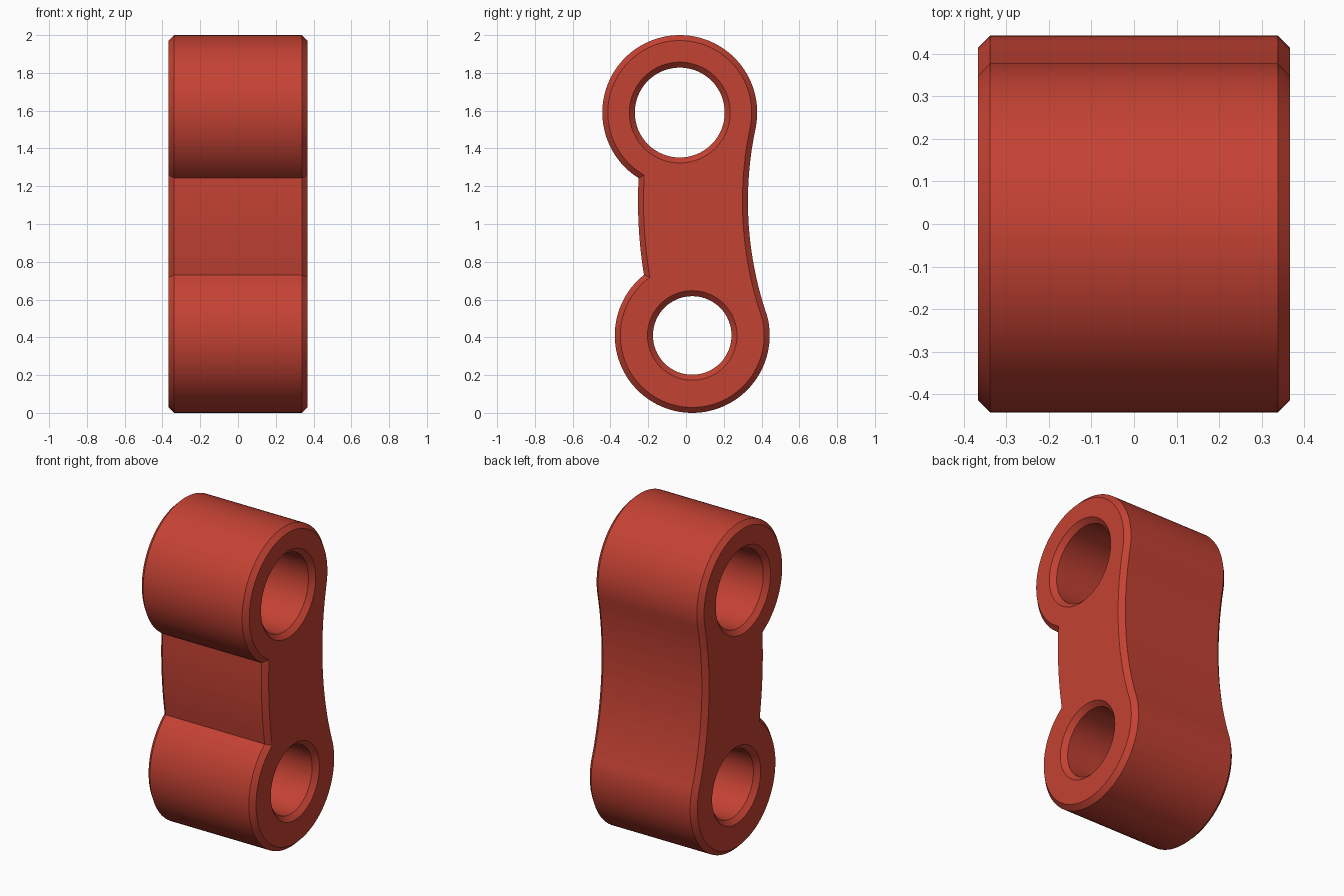
import bpy, bmesh, math
from mathutils import Vector

if "Cube" in bpy.data.objects:
    bpy.data.objects.remove(bpy.data.objects["Cube"])

# Dimensions: half width, chamfer, eye radius
W, CH, R = 0.367, 0.029, 0.41
TOP, LOW = Vector((-0.033, 1.59)), Vector((0.033, 0.41))
ARC = Vector((2.186, 1.12))               # shared centre of both side arcs
BACK_R = (ARC - TOP).length - R           # tangent to the eyes
FRONT_R = 2.44
BORES = [(TOP, 0.238), (LOW, 0.208)]


def ang(c, p):
    return math.atan2(p.y - c.y, p.x - c.x) % (2 * math.pi)


def arc(c, r, a, b, n):
    """n points from angle a towards angle b, end point left out."""
    return [(c.x + r * math.cos(a + (b - a) * i / n),
             c.y + r * math.sin(a + (b - a) * i / n)) for i in range(n)]


def meet(c0, r0, c1, r1, upper):
    """Crossing of two circles, upper or lower one."""
    v = c1 - c0
    d = v.length
    a = (r0 * r0 - r1 * r1 + d * d) / (2 * d)
    h = math.sqrt(r0 * r0 - a * a)
    u = v / d
    pts = [c0 + u * a + Vector((-u.y, u.x)) * s * h for s in (1, -1)]
    return sorted(pts, key=lambda p: p.y)[1 if upper else 0]


def outline(inset):
    r, fr, br = R - inset, FRONT_R - inset, BACK_R + inset
    tau = 2 * math.pi
    p = meet(TOP, r, ARC, fr, False)      # notch under the upper eye
    q = meet(LOW, r, ARC, fr, True)       # notch above the lower eye
    pts = arc(TOP, r, ang(TOP, ARC) - tau, ang(TOP, p), 72)
    pts += arc(ARC, fr, ang(ARC, p), ang(ARC, q), 12)
    pts += arc(LOW, r, ang(LOW, q), ang(LOW, ARC) + tau, 72)
    pts += arc(ARC, br, ang(ARC, LOW), ang(ARC, TOP), 24)
    return pts


bm = bmesh.new()


def ring(pts, x):
    return [bm.verts.new((x, y, z)) for y, z in pts]


def loft(rings):
    for a, b in zip(rings, rings[1:]):
        n = len(a)
        for i in range(n):
            j = (i + 1) % n
            bm.faces.new((a[i], a[j], b[j], b[i]))


def chamfered(edge, body):
    """Wall with a chamfer at either end."""
    rings = [ring(edge, -W), ring(body, -W + CH), ring(body, W - CH), ring(edge, W)]
    loft(rings)
    return rings[0], rings[-1]


# Outer wall and the two bores
ends = [chamfered(outline(CH), outline(0))]
for c, r in BORES:
    full = 2 * math.pi
    ends.append(chamfered(arc(c, r + CH, 0, full, 64), arc(c, r, 0, full, 64)))

# Flat side faces with holes
for side, sign in ((0, -1), (1, 1)):
    edges = []
    for e in ends:
        loop = e[side]
        edges += [bm.edges.get((loop[i - 1], loop[i])) for i in range(len(loop))]
    bmesh.ops.triangle_fill(bm, edges=edges, use_beauty=True, normal=(sign, 0, 0))

bmesh.ops.recalc_face_normals(bm, faces=bm.faces)
mesh = bpy.data.meshes.new("link_body")
bm.to_mesh(mesh)
bm.free()

# Red finish
red = bpy.data.materials.new("red")
red.diffuse_color = (0.55, 0.054, 0.033, 1)
red.use_nodes = True
red.node_tree.nodes["Principled BSDF"].inputs["Base Color"].default_value = red.diffuse_color
mesh.materials.append(red)

link = bpy.data.objects.new("link_body", mesh)
bpy.context.collection.objects.link(link)
bpy.context.view_layer.objects.active = link
link.select_set(True)
bpy.ops.object.shade_smooth_by_angle(angle=math.radians(30))
